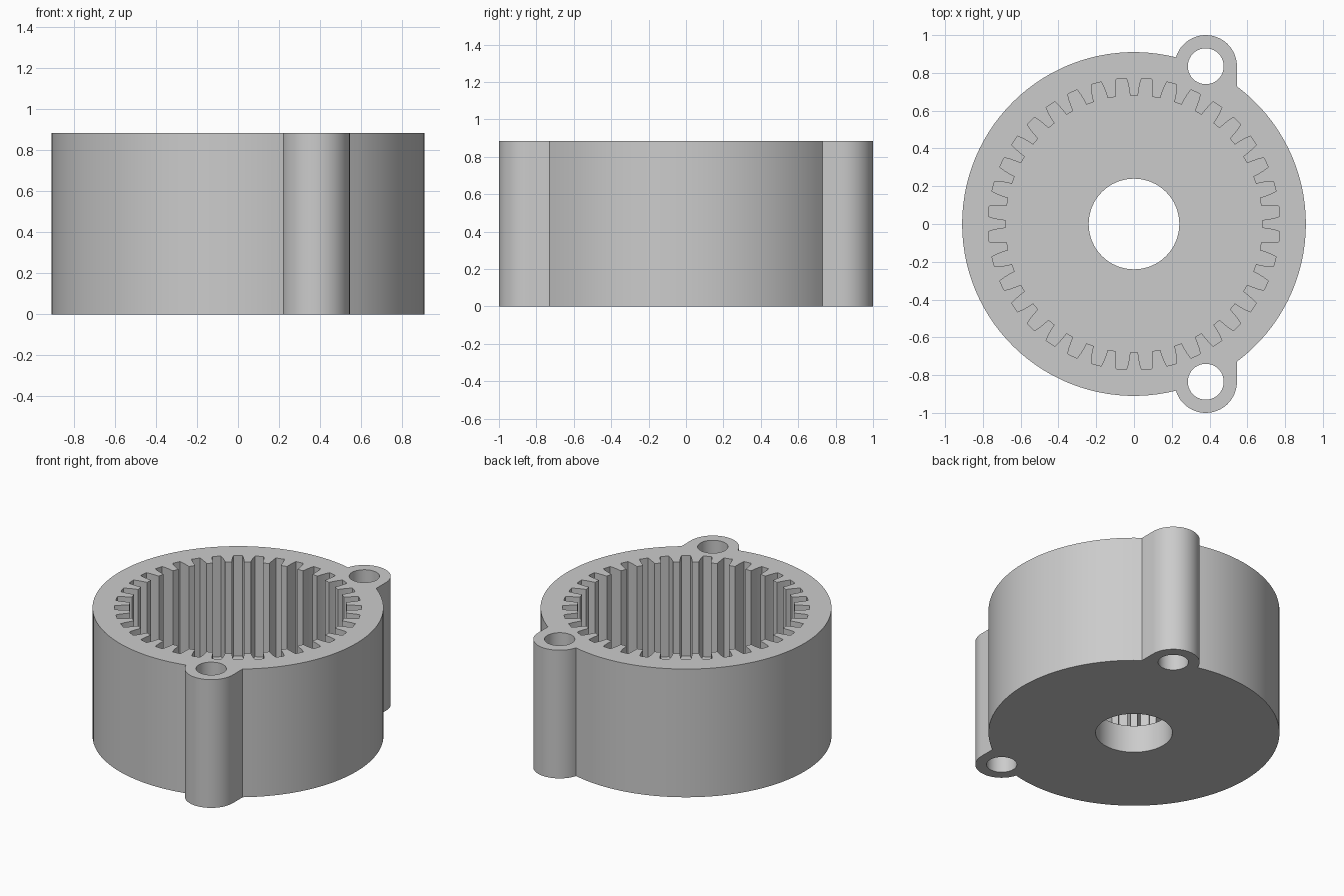
import bpy
import bmesh
from math import sin, cos, pi, acos, atan2, hypot

if "Cube" in bpy.data.objects:
    bpy.data.objects.remove(bpy.data.objects["Cube"])

HEIGHT, FLOOR = 0.885, 0.19
BODY_R, BORE_R = 0.91, 0.24
LUG_X, LUG_Y, LUG_R, LUG_HOLE_R = 0.38, 0.835, 0.165, 0.095
TEETH, TIP_R, ROOT_R = 36, 0.68, 0.772


def arc(cx, cy, r, start, end, n):
    """Points along an arc, both ends included."""
    steps = [start + (end - start) * i / n for i in range(n + 1)]
    return [(cx + r * cos(a), cy + r * sin(a)) for a in steps]


def circle(cx, cy, r, n):
    return arc(cx, cy, r, 0, 2 * pi, n)[:-1]


def body_outline():
    """Round body with a lug; the rear half is mirrored to the front."""
    dist = hypot(LUG_X, LUG_Y)
    along = (BODY_R**2 - LUG_R**2 + dist**2) / (2 * dist)
    meet = atan2(LUG_Y, LUG_X) + acos(along / BODY_R)
    mx, my = BODY_R * cos(meet), BODY_R * sin(meet)
    lug_end = atan2(my - LUG_Y, mx - LUG_X)
    corner = acos((LUG_X + LUG_R) / BODY_R)
    half = arc(0, 0, BODY_R, 0, corner, 16)
    half += arc(LUG_X, LUG_Y, LUG_R, 0, lug_end, 24)
    half += arc(0, 0, BODY_R, meet, pi, 32)[1:]
    return half + [(x, -y) for x, y in reversed(half[1:-1])]


def gear_outline():
    """Internal teeth with concave flanks: (radius, half width) pairs."""
    flank = [(ROOT_R, 0.040), (0.742, 0.031), (0.71, 0.025), (TIP_R, 0.021)]
    side = [(r, -w) for r, w in flank] + [(r, w) for r, w in reversed(flank)]
    points = []
    for i in range(TEETH):
        a = 2 * pi * i / TEETH
        points += [(r * cos(a + w / r), r * sin(a + w / r)) for r, w in side]
    return points


bm = bmesh.new()


def loop(points, z):
    """Closed ring of edges at height z."""
    verts = [bm.verts.new((x, y, z)) for x, y in points]
    for a, b in zip(verts, verts[1:] + verts[:1]):
        bm.edges.new((a, b))
    return verts


def wall(points, z0, z1):
    """Upright wall between two copies of a profile."""
    low, high = loop(points, z0), loop(points, z1)
    n = len(points)
    for i in range(n):
        j = (i + 1) % n
        bm.faces.new((low[i], low[j], high[j], high[i]))
    return low, high


def cap(*rings):
    """Flat face bounded by the first ring, with the others as holes."""
    edges = [bm.edges.get((a, b)) for ring in rings
             for a, b in zip(ring, ring[1:] + ring[:1])]
    bmesh.ops.triangle_fill(bm, edges=edges, use_beauty=True)


# Walls: outside, lug holes, centre bore and toothed pocket
outer = wall(body_outline(), 0, HEIGHT)
lugs = [wall(circle(LUG_X, s * LUG_Y, LUG_HOLE_R, 40), 0, HEIGHT) for s in (1, -1)]
bore = wall(circle(0, 0, BORE_R, 64), 0, FLOOR)
pocket = wall(gear_outline(), FLOOR, HEIGHT)

# Flat faces: underside, pocket floor and top rim
cap(outer[0], bore[0], *[h[0] for h in lugs])
cap(pocket[0], bore[1])
cap(outer[1], pocket[1], *[h[1] for h in lugs])
bmesh.ops.recalc_face_normals(bm, faces=bm.faces[:])

mesh = bpy.data.meshes.new("ring_gear_housing")
bm.to_mesh(mesh)
bm.free()
housing = bpy.data.objects.new("ring_gear_housing", mesh)
bpy.context.collection.objects.link(housing)

# Plain grey finish
grey = bpy.data.materials.new("plain_grey")
grey.use_nodes = True
colour = (0.6, 0.6, 0.6, 1)
grey.diffuse_color = colour
grey.node_tree.nodes["Principled BSDF"].inputs["Base Color"].default_value = colour
mesh.materials.append(grey)

bpy.context.view_layer.objects.active = housing
housing.select_set(True)
bpy.ops.object.shade_smooth_by_angle(angle=pi / 9)
